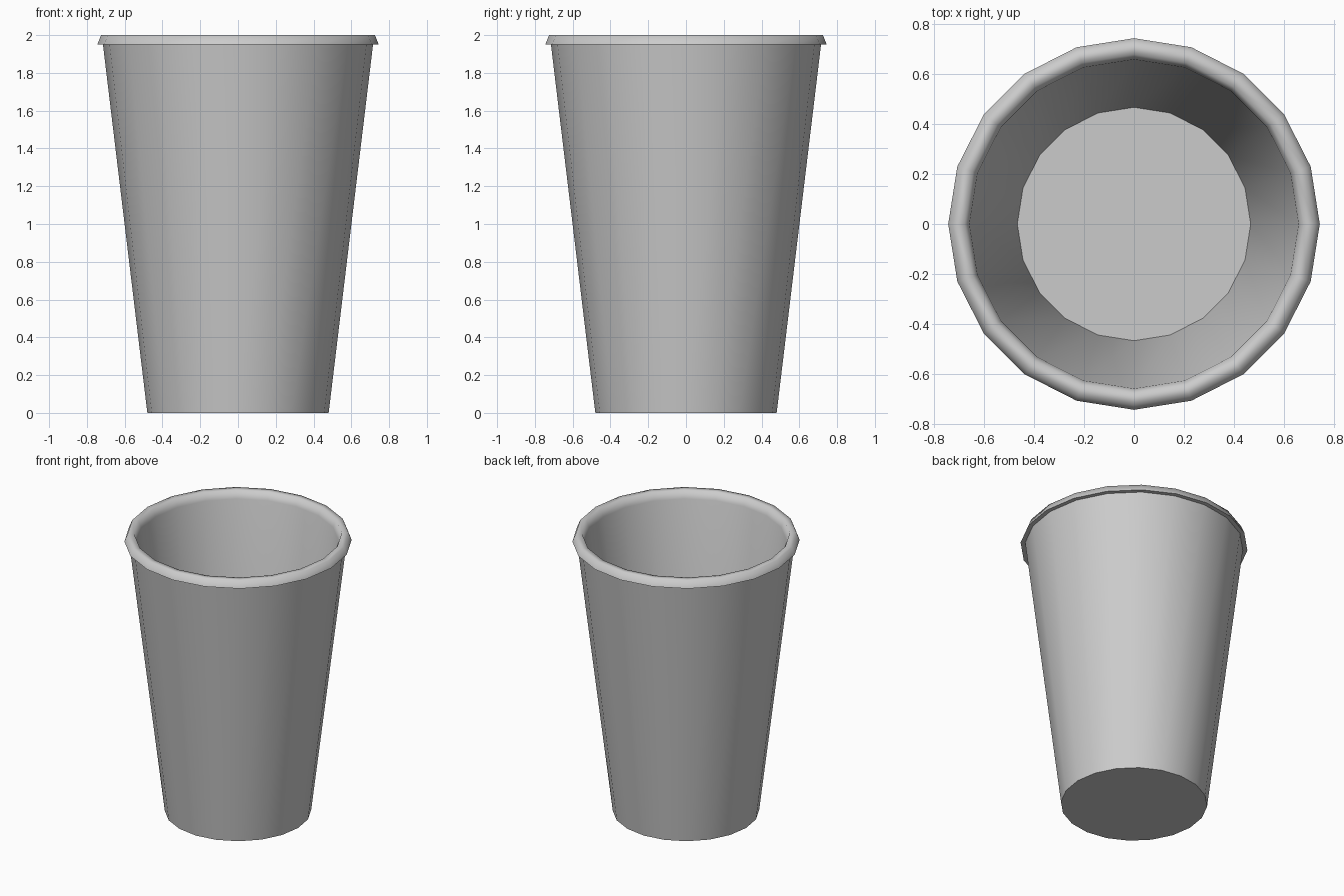
import bpy, bmesh
from math import cos, sin, pi, radians

if "Cube" in bpy.data.objects:
    bpy.data.objects.remove(bpy.data.objects["Cube"])

SIDES = 20

# cup profile (radius, height): outside wall, rolled rim, inside wall
PROFILE = [
    (0.48, 0.0), (0.715, 1.95),
    (0.745, 1.95), (0.725, 2.0), (0.68, 2.0), (0.66, 1.945),
    (0.468, 0.06),
]

bm = bmesh.new()
rings = [[bm.verts.new((r * cos(2 * pi * i / SIDES), r * sin(2 * pi * i / SIDES), z))
          for i in range(SIDES)] for r, z in PROFILE]

# walls and rim
for a, b in zip(rings, rings[1:]):
    for i in range(SIDES):
        j = (i + 1) % SIDES
        bm.faces.new((a[i], a[j], b[j], b[i]))

# underside and inner floor
bm.faces.new(rings[0][::-1])
bm.faces.new(rings[-1])
bmesh.ops.recalc_face_normals(bm, faces=bm.faces[:])

mesh = bpy.data.meshes.new("cup")
bm.to_mesh(mesh)
bm.free()
cup = bpy.data.objects.new("cup", mesh)
bpy.context.collection.objects.link(cup)

# smooth walls and rim, sharp floor and rim underside
bpy.context.view_layer.objects.active = cup
cup.select_set(True)
bpy.ops.object.shade_smooth_by_angle(angle=radians(75))
